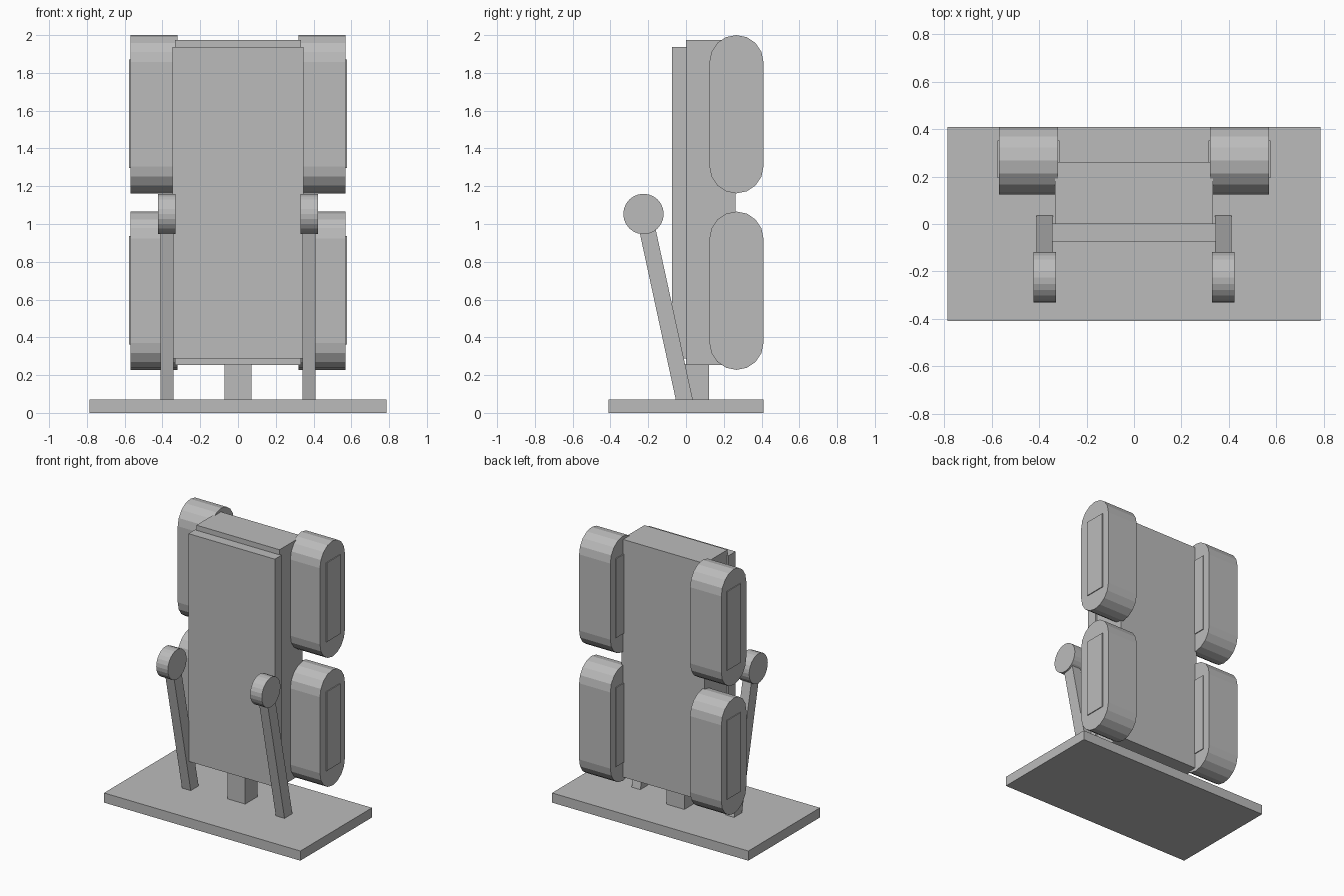
import bpy, math
from mathutils import Vector

if "Cube" in bpy.data.objects:
    bpy.data.objects.remove(bpy.data.objects["Cube"])

grey = bpy.data.materials.new("plain grey")
grey.diffuse_color = (0.5, 0.5, 0.5, 1)
grey.use_nodes = True
grey.node_tree.nodes["Principled BSDF"].inputs["Base Color"].default_value = grey.diffuse_color


def prism_x(name, profile, x0, x1):
    """Extrude a (y, z) outline from x0 to x1."""
    n = len(profile)
    verts = [(x, y, z) for x in (x0, x1) for y, z in profile]
    faces = [tuple(reversed(range(n))), tuple(range(n, 2 * n))]
    faces += [(i, (i + 1) % n, n + (i + 1) % n, n + i) for i in range(n)]
    mesh = bpy.data.meshes.new(name)
    mesh.from_pydata(verts, [], faces)
    mesh.materials.append(grey)
    obj = bpy.data.objects.new(name, mesh)
    bpy.context.collection.objects.link(obj)
    return obj


def box(name, x0, x1, y0, y1, z0, z1):
    return prism_x(name, [(y0, z0), (y1, z0), (y1, z1), (y0, z1)], x0, x1)


def stadium(yc, z0, z1, r, seg=8):
    """Upright outline with half-round ends, counter-clockwise in (y, z)."""
    pts = []
    for zc, start in ((z1 - r, 0), (z0 + r, math.pi)):
        for i in range(seg + 1):
            a = start + math.pi * i / seg
            pts.append((yc + r * math.cos(a), zc + r * math.sin(a)))
    return pts


# Base, post and body
box("base", -0.787, 0.787, -0.41, 0.41, 0, 0.07)
box("post", -0.072, 0.072, -0.02, 0.122, 0.07, 0.26)
box("body", -0.333, 0.333, 0.0, 0.262, 0.253, 1.975)
box("front_panel", -0.346, 0.346, -0.073, 0.005, 0.288, 1.938)

for side, s in (("left", -1), ("right", 1)):
    def span(a, b):
        return sorted((s * a, s * b))

    # Rounded pods with thin plates on both end faces
    for level, z0 in (("lower", 0.228), ("upper", 1.162)):
        z1 = z0 + 0.838
        prism_x(f"{side}_{level}_pod", stadium(0.267, z0, z1, 0.143), *span(0.32, 0.57))
        box(f"{side}_{level}_outer_plate", *span(0.568, 0.576), 0.194, 0.352, z0 + 0.135, z1 - 0.13)
        box(f"{side}_{level}_inner_plate", *span(0.314, 0.322), 0.194, 0.352, z0 + 0.135, z1 - 0.13)

    # Leaning lever with a round knob
    prism_x(f"{side}_lever", [(-0.053, 0.065), (0.037, 0.065), (-0.18, 1.06), (-0.268, 1.06)],
            *span(0.341, 0.411))
    knob = [(-0.225 + 0.107 * math.cos(math.tau * i / 24),
             1.053 + 0.107 * math.sin(math.tau * i / 24)) for i in range(24)]
    prism_x(f"{side}_knob", knob, *span(0.33, 0.423))
